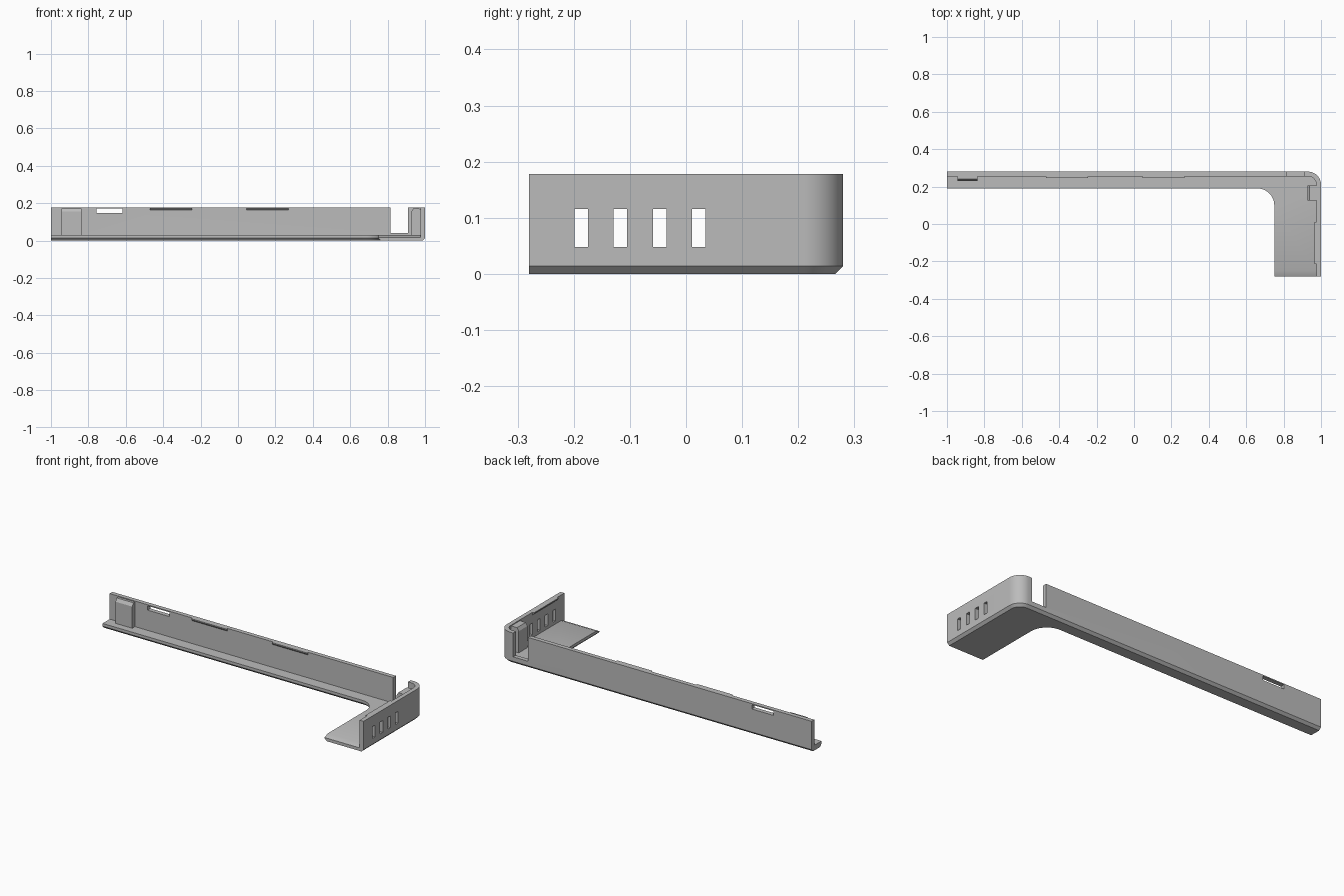
import bpy, bmesh, math

cube = bpy.data.objects.get("Cube")
if cube:
    bpy.data.objects.remove(cube, do_unlink=True)

grey = bpy.data.materials.new("plain grey")
grey.use_nodes = True
grey.diffuse_color = (0.5, 0.5, 0.5, 1)
grey.node_tree.nodes["Principled BSDF"].inputs["Base Color"].default_value = (0.5, 0.5, 0.5, 1)

LEFT, FRONT, EDGE, BACK = -1.0, -0.28, 1.0, 0.28   # outer limits
CHAMFER, FLOOR, TOP, WALL = 0.014, 0.03, 0.178, 0.025
RADIUS = 0.07


def arc(cx, cy, r, start, end, n=16):
    return [(cx + r * math.cos(a), cy + r * math.sin(a))
            for a in (math.radians(start + (end - start) * i / n) for i in range(n + 1))]


def outer_line(d):
    """Outside edge from the left end round the corner to the front end, moved in by d."""
    return ([(LEFT, BACK - d)] + arc(EDGE - RADIUS, BACK - RADIUS, RADIUS - d, 90, 0)
            + [(EDGE - d, FRONT)])


def inner_line(d):
    """Inside edge of the floor, from the front end back to the left end."""
    return ([(0.75 + d, FRONT)] + arc(0.66, 0.1, 0.09 + d, 0, 90) + [(LEFT, 0.19 + d)])


def loft(name, layers):
    """Solid through a stack of (outline, z) layers."""
    bm = bmesh.new()
    rings = [[bm.verts.new((x, y, z)) for x, y in pts] for pts, z in layers]
    for low, high in zip(rings, rings[1:]):
        n = len(low)
        for i in range(n):
            j = (i + 1) % n
            bm.faces.new((low[i], low[j], high[j], high[i]))
    bm.faces.new(rings[0])
    bm.faces.new(rings[-1])
    bmesh.ops.recalc_face_normals(bm, faces=bm.faces)
    mesh = bpy.data.meshes.new(name)
    bm.to_mesh(mesh)
    bm.free()
    mesh.materials.append(grey)
    obj = bpy.data.objects.new(name, mesh)
    bpy.context.collection.objects.link(obj)
    return obj


def rect(x0, x1, y0, y1):
    return [(x0, y0), (x1, y0), (x1, y1), (x0, y1)]


def box(name, x0, x1, y0, y1, z0, z1):
    return loft(name, [(rect(x0, x1, y0, y1), z0), (rect(x0, x1, y0, y1), z1)])


def cut(target, cutter):
    cutter.hide_render = True
    mod = target.modifiers.new("cut", 'BOOLEAN')
    mod.operation, mod.solver, mod.object = 'DIFFERENCE', 'EXACT', cutter
    bpy.context.view_layer.objects.active = target
    bpy.ops.object.modifier_apply(modifier=mod.name)
    bpy.data.objects.remove(cutter, do_unlink=True)


# L-shaped floor with chamfered lower edges
floor = loft("floor_plate", [
    (outer_line(CHAMFER) + inner_line(CHAMFER), 0),
    (outer_line(0) + inner_line(0), CHAMFER),
    (outer_line(0) + inner_line(0), FLOOR)])

# Ramp on the front end of the floor
inside = EDGE - WALL
cut(floor, loft("ramp_cutter", [
    (rect(0.7, inside, FRONT - 0.025, FRONT - 0.024), FLOOR - 0.022),
    (rect(0.7, inside, FRONT - 0.025, FRONT + 0.035), FLOOR + 0.002)]))

# Upright wall along the back and round the corner
wall = loft("outer_wall", [(outer_line(0) + outer_line(WALL)[::-1], z) for z in (FLOOR, TOP)])
cut(wall, box("gap_cutter", 0.815, 0.91, 0.2, 0.3, 0.04, 0.2))
cut(wall, box("back_slot_cutter", -0.757, -0.617, 0.2, 0.3, 0.147, 0.172))
for i in range(4):
    y = -0.199 + i * 0.07
    cut(wall, box("side_slot_cutter", 0.9, 1.1, y, y + 0.024, 0.048, 0.116))

# Snap ridges under the rim, wedge shaped
back_in = BACK - WALL
parts = [floor, wall]
for x in (-0.47, 0.045):
    parts.append(loft("back_ridge", [
        (rect(x, x + 0.225, back_in - 0.001, back_in), 0.163),
        (rect(x, x + 0.225, back_in - 0.01, back_in), 0.172),
        (rect(x, x + 0.225, back_in - 0.01, back_in), TOP)]))
parts.append(loft("side_ridge", [
    (rect(inside - 0.001, inside, -0.213, 0.012), 0.163),
    (rect(inside - 0.01, inside, -0.213, 0.012), 0.172),
    (rect(inside - 0.01, inside, -0.213, 0.012), TOP)]))

# Joining tabs, with a bevelled top
parts.append(loft("back_tab", [
    (rect(-0.945, -0.838, 0.23, back_in), FLOOR),
    (rect(-0.945, -0.838, 0.23, back_in), 0.155),
    (rect(-0.945, -0.838, 0.241, back_in), 0.173)]))
parts.append(loft("side_tab", [
    (rect(0.927, inside, 0.125, 0.205), FLOOR),
    (rect(0.927, inside, 0.125, 0.205), 0.155),
    (rect(0.938, inside, 0.125, 0.205), 0.173)]))

# Smooth the rounded corners, keep edges sharp
for obj in parts:
    bpy.ops.object.select_all(action='DESELECT')
    obj.select_set(True)
    bpy.context.view_layer.objects.active = obj
    bpy.ops.object.shade_smooth_by_angle(angle=math.radians(25))
